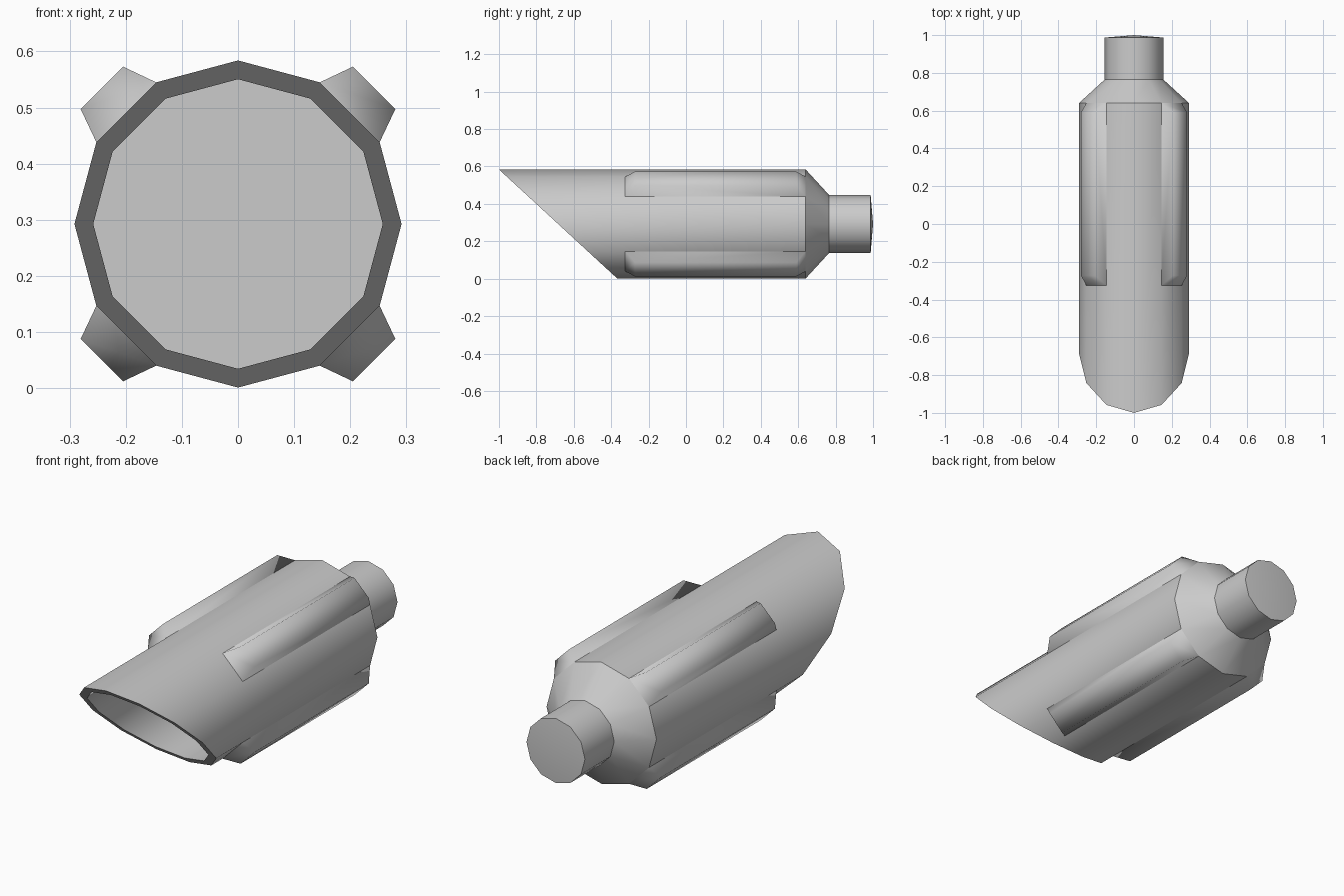
import bpy, bmesh, math

if "Cube" in bpy.data.objects:
    bpy.data.objects.remove(bpy.data.objects["Cube"])

SIDES = 12
CZ = 0.2925          # axis height
R_OUT, R_IN, R_NECK = 0.2915, 0.258, 0.155

grey = bpy.data.materials.new("plain grey")
grey.diffuse_color = (0.6, 0.6, 0.6, 1)
grey.use_nodes = True
grey.node_tree.nodes["Principled BSDF"].inputs["Base Color"].default_value = grey.diffuse_color


def slant(z):
    """Depth of the slanted muzzle cut at a given height."""
    return -1 + (CZ + R_OUT - z) * 1.085


def ring(bm, r, y):
    """Twelve-sided ring about the y axis; y=None puts it on the slanted cut."""
    out = []
    for i in range(SIDES):
        a = 2 * math.pi * i / SIDES
        z = CZ + r * math.cos(a)
        out.append(bm.verts.new((r * math.sin(a), slant(z) if y is None else y, z)))
    return out


def bridge(bm, a, b):
    n = len(a)
    for i in range(n):
        j = (i + 1) % n
        bm.faces.new((a[i], a[j], b[j], b[i]))


def finish(bm, name, angle, drop=None):
    bmesh.ops.recalc_face_normals(bm, faces=bm.faces[:])
    if drop:
        bmesh.ops.delete(bm, geom=[drop], context='FACES_ONLY')
    me = bpy.data.meshes.new(name)
    bm.to_mesh(me)
    bm.free()
    me.materials.append(grey)
    ob = bpy.data.objects.new(name, me)
    bpy.context.collection.objects.link(ob)
    bpy.ops.object.select_all(action='DESELECT')
    ob.select_set(True)
    bpy.context.view_layer.objects.active = ob
    bpy.ops.object.shade_smooth_by_angle(angle=math.radians(angle))


# hollow barrel, tapered shoulder and neck as one closed shell
bm = bmesh.new()
rings = [ring(bm, r, y) for r, y in (
    (R_IN, 0.62), (R_IN, None), (R_OUT, None), (R_OUT, 0.64),
    (R_NECK, 0.765), (R_NECK, 0.987))]
for a, b in zip(rings, rings[1:]):
    bridge(bm, a, b)
bm.faces.new(rings[0])                       # inner floor
tip = bm.verts.new((0, 1.0, CZ))             # shallow domed end
for i in range(SIDES):
    bm.faces.new((rings[-1][i], rings[-1][(i + 1) % SIDES], tip))
finish(bm, "barrel", 35)

# four raised ribs with chamfered ends on the diagonal facets
b0, b1 = R_OUT * 0.5, R_OUT * math.sqrt(3) / 2
section = [(b0, b1), (0.205, 0.2805), (0.2805, 0.205), (b1, b0)]
for sx, side in ((-1, "left"), (1, "right")):
    for sz, level in ((-1, "lower"), (1, "upper")):
        bm = bmesh.new()
        ends = []
        for ys in ((-0.325, -0.273), (0.64, 0.59)):
            ends.append([bm.verts.new((sx * x, ys[i in (1, 2)], CZ + sz * z))
                         for i, (x, z) in enumerate(section)])
        bridge(bm, ends[0], ends[1])
        bm.faces.new(ends[0])
        bm.faces.new(ends[1])
        hidden = next(f for f in bm.faces
                      if set(f.verts) == {e[k] for e in ends for k in (0, 3)})
        finish(bm, f"{level}_{side}_rib", 80, hidden)
